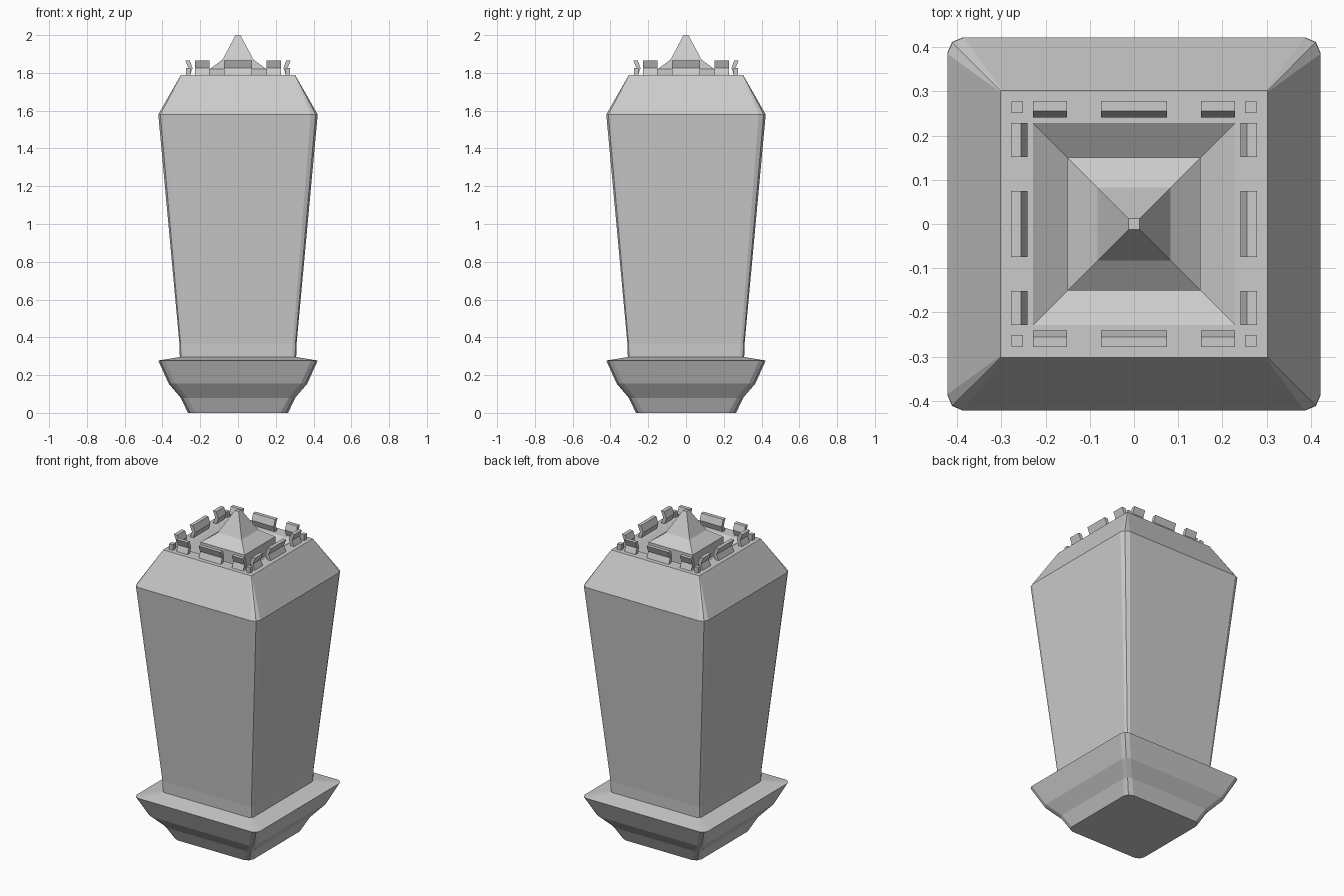
import bpy
import bmesh
from math import pi

cube = bpy.data.objects.get("Cube")
if cube:
    bpy.data.objects.remove(cube, do_unlink=True)

stone = bpy.data.materials.new("grey stone")
stone.use_nodes = True
grey = (0.6, 0.6, 0.6, 1)
stone.diffuse_color = grey
stone.node_tree.nodes["Principled BSDF"].inputs["Base Color"].default_value = grey


def finish(name, bm):
    bmesh.ops.recalc_face_normals(bm, faces=bm.faces)
    mesh = bpy.data.meshes.new(name)
    bm.to_mesh(mesh)
    bm.free()
    mesh.materials.append(stone)
    obj = bpy.data.objects.new(name, mesh)
    bpy.context.collection.objects.link(obj)
    return obj


def square_ring(half, cut):
    """Outline of a square; each corner is softened with two short edges."""
    if not cut:
        corner = [(half, half)]
    else:
        corner = [(half, half - cut), (half - cut * 0.3, half - cut * 0.3), (half - cut, half)]
    pts = []
    for _ in range(4):
        pts += corner
        corner = [(-y, x) for x, y in corner]
    return pts


def loft(name, levels, cap_bottom=True, cap_top=True):
    """Stack of square outlines given as (height, half width, corner cut)."""
    bm = bmesh.new()
    rings = [[bm.verts.new((x, y, z)) for x, y in square_ring(h, c)] for z, h, c in levels]
    for low, high in zip(rings, rings[1:]):
        n = len(low)
        for i in range(n):
            j = (i + 1) % n
            bm.faces.new((low[i], low[j], high[j], high[i]))
    if cap_bottom:
        bm.faces.new(rings[0][::-1])
    if cap_top:
        bm.faces.new(rings[-1])
    return finish(name, bm)


# Flared plinth
loft("plinth", [(0, 0.265, 0.04), (0.08, 0.303, 0.035), (0.155, 0.367, 0.035),
                (0.277, 0.422, 0.035), (0.297, 0.3, 0.02)])

# Tapered shaft with sloped shoulders
loft("shaft", [(0.29, 0.308, 0.02), (0.365, 0.31, 0.02), (1.58, 0.422, 0.037),
               (1.79, 0.302, 0.004)], cap_top=False)

# Roof deck with a sunken gutter and a bent spire rising out of it
loft("roof_deck", [(1.79, 0.302, 0), (1.79, 0.228, 0), (1.737, 0.15, 0)],
     cap_bottom=False)
loft("spire", [(1.735, 0.15, 0), (1.82, 0.15, 0), (1.87, 0.082, 0), (2.0, 0.013, 0)])

# Bent battlement section: distance from centre and height
SECTION = [(0.278, 1.785), (0.262, 1.825), (0.278, 1.865),
           (0.255, 1.865), (0.241, 1.825), (0.255, 1.785)]


def battlement(name, start, end, turns):
    bm = bmesh.new()
    ends = [[bm.verts.new((x, -d, z)) for d, z in SECTION] for x in (start, end)]
    n = len(SECTION)
    for i in range(n):
        j = (i + 1) % n
        bm.faces.new((ends[0][i], ends[0][j], ends[1][j], ends[1][i]))
    # End caps split along the bend
    for e in ends:
        bm.faces.new((e[0], e[1], e[4], e[5]))
        bm.faces.new((e[1], e[2], e[3], e[4]))
    obj = finish(name, bm)
    obj.rotation_euler.z = turns * pi / 2


for turn, side in enumerate(("front", "left", "back", "right")):
    for label, a, b in (("first", -0.228, -0.152), ("middle", -0.075, 0.075),
                        ("last", 0.152, 0.228)):
        battlement(f"{side}_{label}_battlement", a, b, turn)

# Low corner posts
for x, xname in ((-1, "right"), (1, "left")):
    for y, yname in ((-1, "front"), (1, "back")):
        bpy.ops.mesh.primitive_cube_add(size=1, location=(x * 0.264, y * 0.264, 1.805))
        post = bpy.context.object
        post.name = f"{yname}_{xname}_corner_post"
        post.scale = (0.025, 0.025, 0.04)
        post.data.materials.append(stone)
